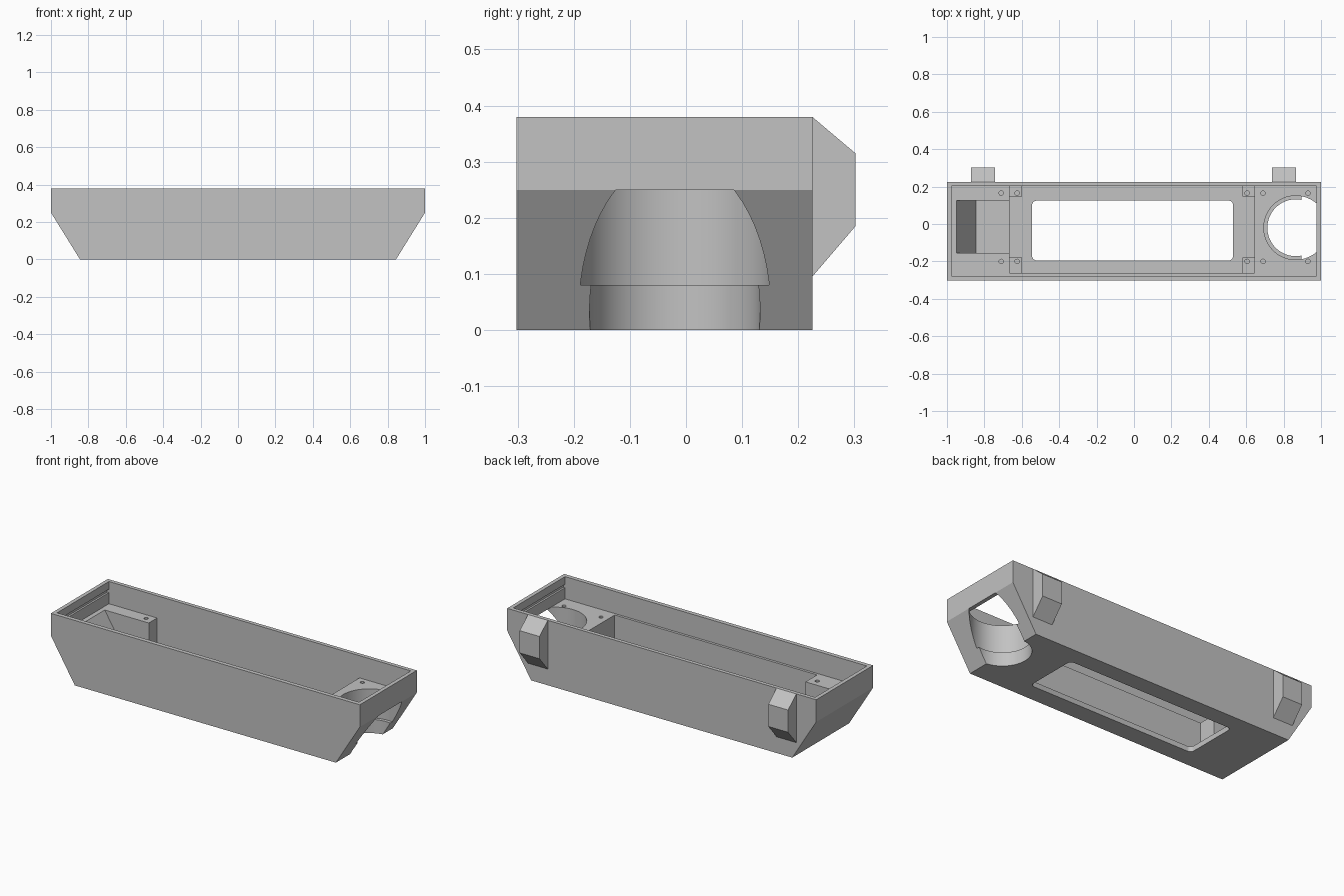
import bpy, bmesh, math

if "Cube" in bpy.data.objects:
    bpy.data.objects.remove(bpy.data.objects["Cube"])

grey = bpy.data.materials.new("plain_grey")
grey.diffuse_color = (0.54, 0.54, 0.54, 1)
grey.use_nodes = True
grey.node_tree.nodes["Principled BSDF"].inputs["Base Color"].default_value = grey.diffuse_color


def finish(name, bm):
    bmesh.ops.recalc_face_normals(bm, faces=bm.faces)
    me = bpy.data.meshes.new(name)
    bm.to_mesh(me)
    bm.free()
    me.materials.append(grey)
    ob = bpy.data.objects.new(name, me)
    bpy.context.collection.objects.link(ob)
    return ob


def prism(name, pts, axis, a, b):
    """Extrude a 2D outline along an axis from a to b."""
    place = {'x': lambda p, t: (t, p[0], p[1]),
             'y': lambda p, t: (p[0], t, p[1]),
             'z': lambda p, t: (p[0], p[1], t)}[axis]
    bm = bmesh.new()
    lo = [bm.verts.new(place(p, a)) for p in pts]
    hi = [bm.verts.new(place(p, b)) for p in pts]
    bm.faces.new(lo)
    bm.faces.new(hi)
    n = len(pts)
    for i in range(n):
        j = (i + 1) % n
        bm.faces.new((lo[i], lo[j], hi[j], hi[i]))
    return finish(name, bm)


def rounded(x0, x1, y0, y1, r, seg=6):
    pts = []
    for cx, cy, start in ((x1 - r, y1 - r, 0), (x0 + r, y1 - r, 90),
                          (x0 + r, y0 + r, 180), (x1 - r, y0 + r, 270)):
        for i in range(seg + 1):
            a = math.radians(start + 90 * i / seg)
            pts.append((cx + r * math.cos(a), cy + r * math.sin(a)))
    return pts


def box(name, x0, x1, y0, y1, z0, z1):
    return prism(name, [(x0, y0), (x1, y0), (x1, y1), (x0, y1)], 'z', z0, z1)


def cylinder(name, x, y, r, z0, z1, n):
    pts = [(x + r * math.cos(2 * math.pi * i / n),
            y + r * math.sin(2 * math.pi * i / n)) for i in range(n)]
    return prism(name, pts, 'z', z0, z1)


def cut(target, cutter):
    """Subtract a cutter, then discard it."""
    mod = target.modifiers.new("cut", 'BOOLEAN')
    mod.operation = 'DIFFERENCE'
    mod.solver = 'EXACT'
    mod.object = cutter
    bpy.context.view_layer.objects.active = target
    bpy.ops.object.modifier_apply(modifier=mod.name)
    bpy.data.objects.remove(cutter, do_unlink=True)


# Hull with sloped lower ends
hull = prism("hull", [(-0.845, 0), (0.845, 0), (1, 0.25), (1, 0.38),
                      (-1, 0.38), (-1, 0.25)], 'y', -0.302, 0.225)

# Open tray above the end platforms, and the deep middle bay
cut(hull, box("tray", -0.977, 0.977, -0.277, 0.202, 0.25, 0.5))
cut(hull, box("bay", -0.665, 0.645, -0.262, 0.202, 0.03, 0.35))

# Rounded window through the floor
cut(hull, prism("window", rounded(-0.545, 0.53, -0.195, 0.125, 0.025), 'z', -0.1, 0.1))

# Pocket in the left platform, its end parallel to the hull slope
cut(hull, prism("pocket", [(-0.6, 0.08), (-0.845, 0.08), (-0.95, 0.25),
                           (-0.95, 0.3), (-0.6, 0.3)], 'y', -0.155, 0.125))

# Stepped round bore breaking through the right slope
cut(hull, cylinder("bore_wide", 0.865, -0.02, 0.171, 0.08, 0.25, 64))
cut(hull, cylinder("bore_narrow", 0.865, -0.02, 0.152, -0.1, 0.12, 64))

# Lid grooves in the end walls
for s in (-1, 1):
    cut(hull, box("groove", *sorted((s * 0.96, s * 0.988)), -0.277, 0.202, 0.315, 0.335))

# Screw holes in the platforms
for x in (-0.71, 0.69, 0.93):
    for y in (-0.2, 0.165):
        cut(hull, cylinder("screw_hole", x, y, 0.012, 0.19, 0.3, 12))

# Low screw posts in the bay corners
for x0, x1, hx in ((-0.68, -0.598, -0.625), (0.58, 0.66, 0.605)):
    for y0, y1, hy in ((-0.275, -0.178, -0.2), (0.147, 0.215, 0.165)):
        post = box("screw_post", x0, x1, y0, y1, 0.02, 0.06)
        cut(post, cylinder("screw_hole", hx, hy, 0.012, 0.035, 0.2, 12))

# Chamfered lugs on the back
for x0, x1 in ((-0.872, -0.744), (0.737, 0.865)):
    prism("back_lug", [(0.215, 0.1), (0.225, 0.095), (0.302, 0.185), (0.302, 0.315),
                       (0.225, 0.38), (0.215, 0.375)], 'x', x0, x1)

# Smooth the bores and keep the edges sharp
for ob in bpy.context.collection.objects:
    ob.select_set(True)
bpy.context.view_layer.objects.active = hull
bpy.ops.object.shade_smooth_by_angle(angle=math.radians(30))
